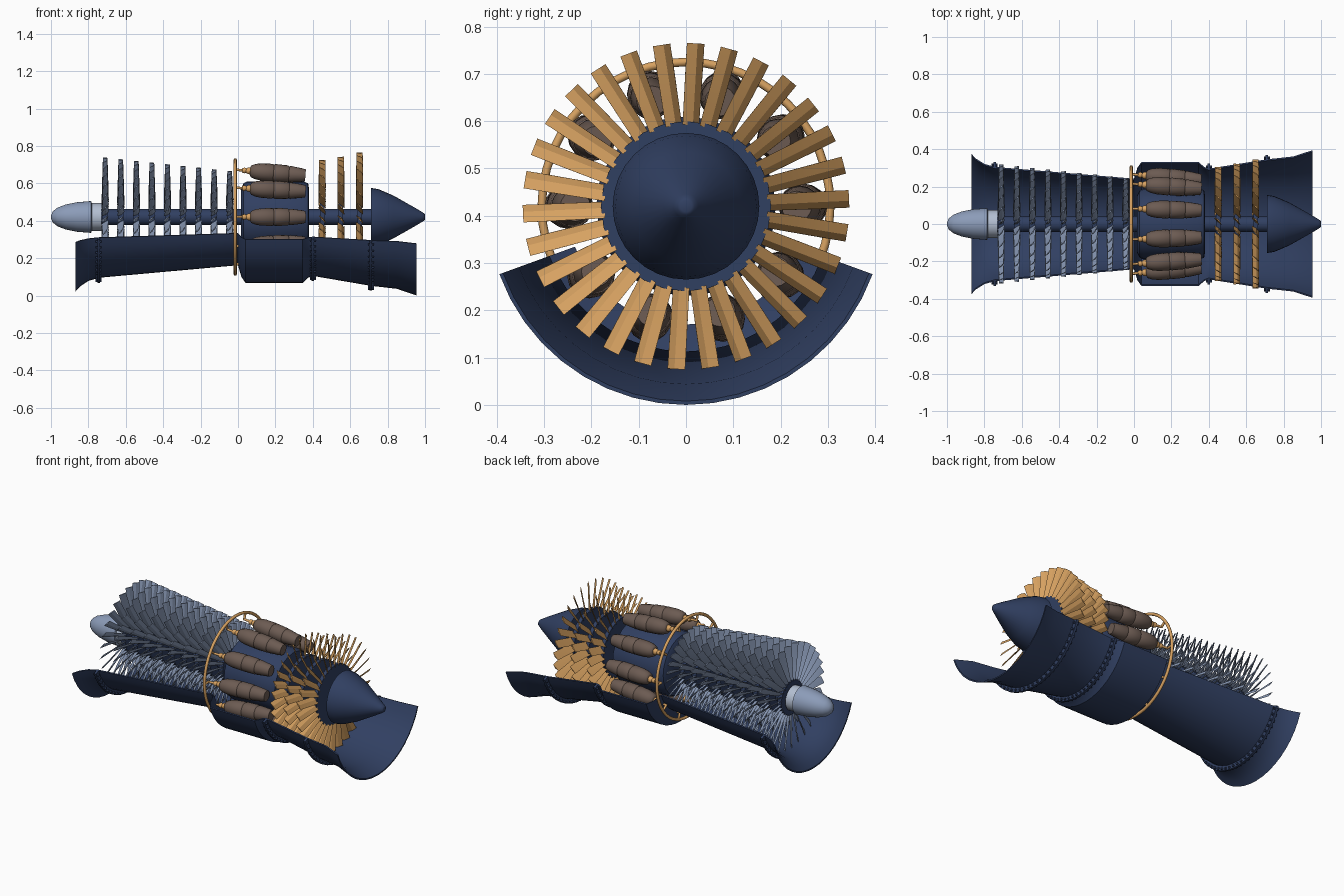
import bpy
import bmesh
from math import sin, cos, radians, pi
from mathutils import Matrix, Vector

cube = bpy.data.objects.get("Cube")
if cube:
    bpy.data.objects.remove(cube, do_unlink=True)

AXIS = 0.42  # height of the engine axis
LOW, HIGH = radians(110), radians(250)  # extent of the lower half shell


def material(name, rgb):
    mat = bpy.data.materials.new(name)
    mat.use_nodes = True
    mat.diffuse_color = (*rgb, 1)
    mat.node_tree.nodes["Principled BSDF"].inputs["Base Color"].default_value = (*rgb, 1)
    return mat


NAVY = material("navy", (0.03, 0.05, 0.12))
STEEL = material("blue grey", (0.26, 0.33, 0.48))
SILVER = material("pale silver", (0.45, 0.52, 0.64))
BRASS = material("brass", (0.68, 0.36, 0.12))
BROWN = material("brown", (0.15, 0.105, 0.085))


def finish(bm, name, mat, angle=35):
    bmesh.ops.recalc_face_normals(bm, faces=bm.faces)
    for face in bm.faces:
        face.smooth = True
    mesh = bpy.data.meshes.new(name)
    bm.to_mesh(mesh)
    bm.free()
    mesh.set_sharp_from_angle(angle=radians(angle))
    mesh.materials.append(mat)
    obj = bpy.data.objects.new(name, mesh)
    bpy.context.collection.objects.link(obj)
    return obj


def around(x, r, a):
    """Point at angle a from straight up, turning about the engine axis."""
    return Vector((x, r * sin(a), AXIS + r * cos(a)))


def lathe(name, profile, mat, segs=32):
    """Closed solid of revolution about the engine axis, with end caps."""
    bm = bmesh.new()
    rings = [[bm.verts.new(around(x, r, 2 * pi * i / segs)) for i in range(segs)]
             for x, r in profile]
    for a, b in zip(rings, rings[1:]):
        for i in range(segs):
            j = (i + 1) % segs
            bm.faces.new((a[i], a[j], b[j], b[i]))
    bm.faces.new(rings[0])
    bm.faces.new(rings[-1])
    return finish(bm, name, mat)


def half_shell(name, outer, inner, mat, segs=18):
    """Open lower shell between an outer and an inner profile."""
    loop = outer + inner[::-1]
    n = len(loop)
    bm = bmesh.new()
    rows = [[bm.verts.new(around(x, r, LOW + (HIGH - LOW) * i / segs)) for x, r in loop]
            for i in range(segs + 1)]
    for a, b in zip(rows, rows[1:]):
        for i in range(n):
            j = (i + 1) % n
            bm.faces.new((a[i], a[j], b[j], b[i]))
    for row in (rows[0], rows[-1]):
        for i in range(n // 2 - 1):
            bm.faces.new((row[i], row[i + 1], row[n - 2 - i], row[n - 1 - i]))
    return finish(bm, name, mat)


def blade_row(name, x, root, tip, mat, chord, pitch, hand, count=30):
    """Ring of thin cambered blades; pitch runs from root to tip in degrees."""
    bm = bmesh.new()
    steps = 3
    for k in range(count):
        a = 2 * pi * k / count + radians(3.4)
        out = Vector((0, sin(a), cos(a)))
        axial = Vector((1, 0, 0))
        side = axial.cross(out)
        rings = []
        for s in range(steps + 1):
            f = s / steps
            p = radians(pitch[0] + (pitch[1] - pitch[0]) * f)
            normal = axial * cos(p) + side * sin(p) * hand
            along = side * cos(p) - axial * sin(p) * hand
            c = chord[0] + (chord[1] - chord[0]) * f
            centre = around(x, root + (tip - root) * f, a)
            section = ((-0.5, 0), (0, 0.006), (0.5, 0), (0, -0.001))
            rings.append([bm.verts.new(centre + along * u * c + normal * v) for u, v in section])
        for lo, hi in zip(rings, rings[1:]):
            for i in range(4):
                j = (i + 1) % 4
                bm.faces.new((lo[i], lo[j], hi[j], hi[i]))
        bm.faces.new(rings[0])
        bm.faces.new(rings[-1])
    return finish(bm, name, mat, 25)


def spindle(bm, start, end, profile, segs=16):
    """Turned body from start to end; profile gives (fraction, radius)."""
    d = end - start
    turn = d.to_track_quat("Z", "Y").to_matrix()
    rings = []
    for f, r in profile:
        rings.append([bm.verts.new(start + d * f + turn @ Vector(
            (r * cos(2 * pi * i / segs), r * sin(2 * pi * i / segs), 0))) for i in range(segs)])
    for a, b in zip(rings, rings[1:]):
        for i in range(segs):
            j = (i + 1) % segs
            bm.faces.new((a[i], a[j], b[j], b[i]))
    bm.faces.new(rings[0])
    bm.faces.new(rings[-1])


# Nose, collar, shaft and exhaust cone
lathe("nose_cone", [(-1, 0.008), (-0.99, 0.03), (-0.965, 0.05), (-0.92, 0.067),
                    (-0.86, 0.079), (-0.785, 0.085), (-0.78, 0.07)], STEEL)
lathe("nose_collar", [(-0.785, 0.074), (-0.73, 0.074)], SILVER)
lathe("main_shaft", [(-0.74, 0.042), (0.72, 0.042)], NAVY)
lathe("exhaust_cone", [(0.71, 0.14), (0.712, 0.155), (0.75, 0.149), (0.83, 0.115), (0.95, 0.047),
                       (0.985, 0.026), (0.997, 0.018), (1, 0.012)], NAVY)

# Compressor stages
for i in range(9):
    x = -0.71 + i * 0.0832
    tip = 0.318 - i * 0.009
    lathe(f"compressor_disc_{i + 1}", [(x - 0.014, 0.105), (x + 0.014, 0.105)], NAVY)
    blade_row(f"compressor_blades_{i + 1}", x, 0.1, tip, STEEL, (0.045, 0.042), (58, 36), 1)

# Turbine stages
for i, tip in enumerate((0.305, 0.322, 0.345)):
    x = 0.45 + i * 0.1
    lathe(f"turbine_disc_{i + 1}", [(x - 0.012, 0.18), (x + 0.012, 0.18)], NAVY, 24)
    blade_row(f"turbine_blades_{i + 1}", x, 0.172, tip, BRASS, (0.052, 0.05), (48, 42), -1)

# Combustion drum
lathe("combustor_drum", [(0.015, 0.15), (0.03, 0.18), (0.05, 0.19),
                         (0.35, 0.19), (0.375, 0.18), (0.38, 0.15)], NAVY, 24)

# Combustion cans with fuel nozzles
cans, nozzles = bmesh.new(), bmesh.new()
CAN = [(0, 0.022), (0.02, 0.032), (0.1, 0.041), (0.2, 0.046), (0.4, 0.048), (0.42, 0.044),
       (0.45, 0.048), (0.68, 0.046), (0.7, 0.041), (0.73, 0.044), (0.94, 0.036), (1, 0.032)]
NOZZLE = [(0, 0.007), (0.4, 0.007), (0.42, 0.013), (0.55, 0.016), (0.65, 0.012), (0.75, 0.018),
          (0.9, 0.02), (1, 0.012)]
for k in range(10):
    a = radians(18 + 36 * k)
    spindle(cans, around(0.065, 0.258, a), around(0.36, 0.234, a), CAN)
    spindle(nozzles, around(-0.015, 0.266, a), around(0.075, 0.258, a), NOZZLE, 10)
    spindle(nozzles, around(-0.015, 0.262, a), around(-0.015, 0.305, a), [(0, 0.007), (1, 0.007)], 8)
finish(cans, "combustion_cans", BROWN, 50)
finish(nozzles, "fuel_nozzles", BRASS, 50)

# Fuel ring
bpy.ops.mesh.primitive_torus_add(major_radius=0.305, minor_radius=0.009, major_segments=48,
                                 minor_segments=8, location=(-0.015, 0, AXIS),
                                 rotation=(0, pi / 2, 0))
ring = bpy.context.object
ring.name = "fuel_ring"
ring.data.materials.append(BRASS)
bpy.ops.object.shade_smooth()

# Lower casing
outer = [(-0.87, 0.4), (-0.845, 0.372), (-0.8, 0.342), (-0.745, 0.325), (0, 0.258), (0.018, 0.32),
         (0.04, 0.353), (0.345, 0.353), (0.375, 0.325), (0.4, 0.315), (0.71, 0.368),
         (0.85, 0.384), (0.955, 0.42)]
inner = [(x, r - 0.008) for x, r in outer]
half_shell("lower_casing", outer, inner, NAVY)

# Bolted flanges
bolts = bmesh.new()
for n, (x, r) in enumerate(((-0.745, 0.325), (0.4, 0.315), (0.71, 0.366))):
    half_shell(f"casing_flange_{n + 1}", [(x - 0.007, r + 0.028), (x + 0.007, r + 0.028)],
               [(x - 0.007, r - 0.005), (x + 0.007, r - 0.005)], NAVY)
    for k in range(25):
        a = LOW + (HIGH - LOW) * (k + 0.5) / 25
        spindle(bolts, around(x - 0.016, r + 0.017, a), around(x + 0.016, r + 0.017, a),
                [(0, 0.007), (1, 0.007)], 6)
finish(bolts, "flange_bolts", NAVY)
